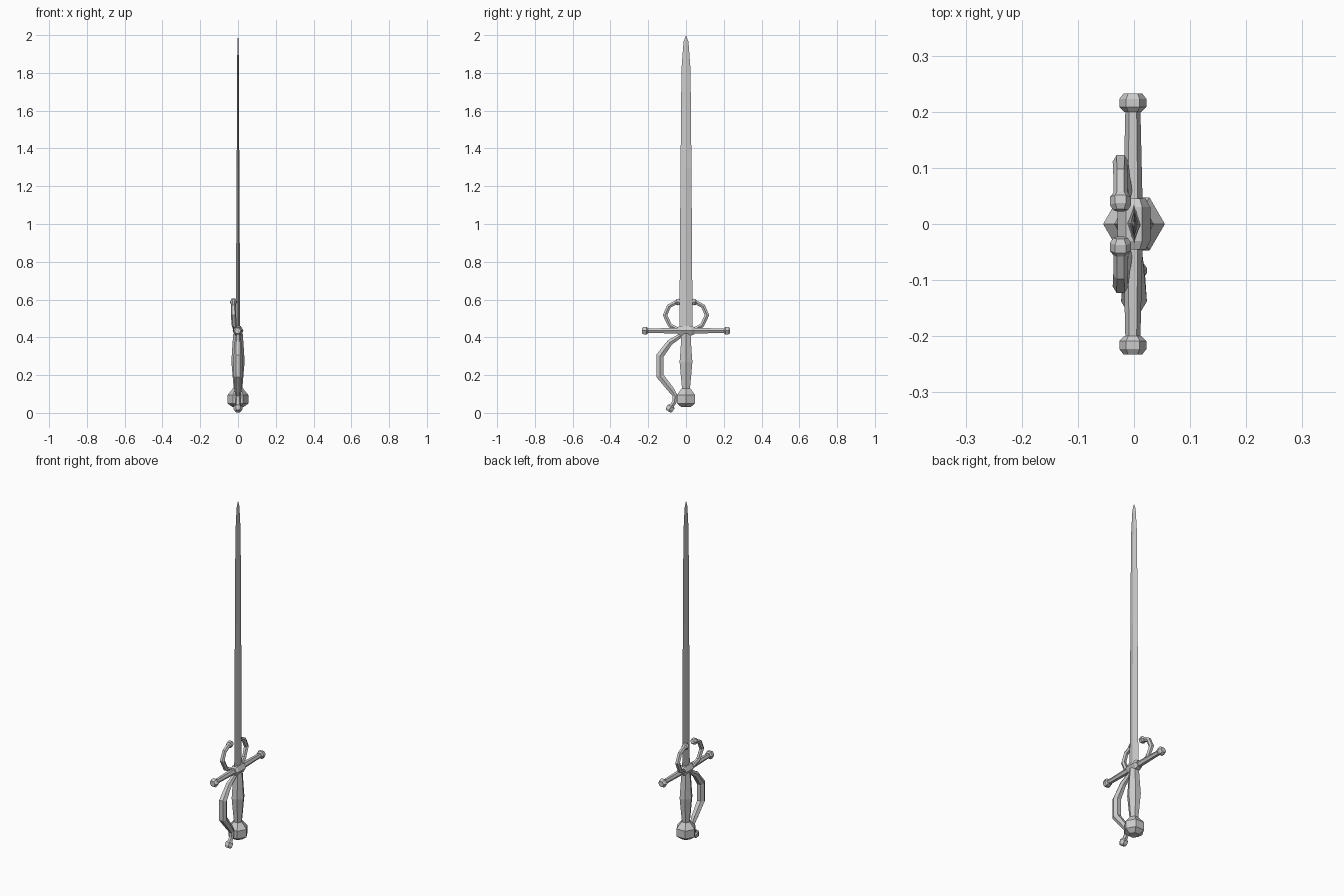
import bpy, bmesh, math
from mathutils import Vector

if "Cube" in bpy.data.objects:
    bpy.data.objects.remove(bpy.data.objects["Cube"])

X = Vector((1, 0, 0))


def sweep(name, pts, sides=6):
    """Skin a path lying near the YZ plane; each point is x, y, z, radius, (in-plane radius)."""
    bm = bmesh.new()
    centres = [Vector(p[:3]) for p in pts]
    rings = []
    for i, p in enumerate(pts):
        a, b = centres[max(i - 1, 0)], centres[min(i + 1, len(pts) - 1)]
        n = X.cross(b - a).normalized()
        rx, rn = p[3], p[-1]
        rings.append([bm.verts.new(centres[i] + X * rx * math.cos(t) + n * rn * math.sin(t))
                      for t in (math.tau * k / sides for k in range(sides))])
    for r0, r1 in zip(rings, rings[1:]):
        for k in range(sides):
            j = (k + 1) % sides
            bm.faces.new((r0[k], r0[j], r1[j], r1[k]))
    bm.faces.new(rings[0][::-1])
    bm.faces.new(rings[-1])
    bmesh.ops.remove_doubles(bm, verts=bm.verts, dist=1e-5)
    bmesh.ops.recalc_face_normals(bm, faces=bm.faces)
    mesh = bpy.data.meshes.new(name)
    bm.to_mesh(mesh)
    bm.free()
    obj = bpy.data.objects.new(name, mesh)
    bpy.context.collection.objects.link(obj)
    return obj


def knob(start, direction, length, r):
    """Chamfered bead that finishes a bar, as sweep points."""
    s, d = Vector(start), Vector(direction).normalized()
    return [(*(s + d * length * f), r * k)
            for f, k in ((0, 0.65), (0.25, 1), (0.7, 1), (1, 0.68))]


# Diamond-section blade
sweep("blade", [(0, 0, 0.43, 0.012, 0.035), (0, 0, 1.29, 0.007, 0.029),
                (0, 0, 1.82, 0.005, 0.024), (0, 0, 1.965, 0.003, 0.013),
                (0, 0, 2.0, 0.0, 0.0)], 4)

# Grip and pommel
sweep("grip", [(0, 0, 0.12, 0.022, 0.023), (0, 0, 0.19, 0.028, 0.031),
               (0, 0, 0.27, 0.035, 0.039), (0, 0, 0.34, 0.031, 0.033),
               (0, 0, 0.42, 0.025, 0.028)])
sweep("pommel", [(0, 0, 0.03, 0.028), (0, 0, 0.05, 0.055),
                 (0, 0, 0.095, 0.055), (0, 0, 0.13, 0.026)])

# Crossguard: centre block and two knobbed arms
GX, GZ = -0.002, 0.435
sweep("guard_block", [(0, y, GZ, r) for y, r in
                      ((-0.045, 0.021), (-0.03, 0.029), (0.03, 0.029), (0.045, 0.021))])
for side, s in (("left", -1), ("right", 1)):
    sweep("guard_arm_" + side, [(GX, s * 0.03, GZ, 0.0175), (GX, s * 0.2, GZ, 0.0135)])
    sweep("guard_knob_" + side, knob((GX, s * 0.2, GZ), (0, s, 0), 0.033, 0.024))

    # Open side ring rising from the guard
    ring = [(-0.012, 0.035, 0.437, 0.012), (-0.02, 0.085, 0.463, 0.013),
            (-0.024, 0.111, 0.518, 0.014), (-0.024, 0.09, 0.565, 0.013),
            (-0.024, 0.05, 0.587, 0.012)]
    sweep("side_ring_" + side, [(x, s * y, z, r) for x, y, z, r in ring])
    sweep("side_ring_knob_" + side,
          knob((-0.024, s * 0.056, 0.584), (0, -s, 0.2), 0.032, 0.019))

# Knuckle bow curving down to the pommel
sweep("knuckle_bow", [(0, -0.02, 0.415, 0.012), (0, -0.085, 0.373, 0.018),
                      (0, -0.138, 0.302, 0.023), (0, -0.138, 0.196, 0.023),
                      (0, -0.08, 0.124, 0.019), (0, -0.058, 0.092, 0.015),
                      (0, -0.061, 0.058, 0.014), (0, -0.078, 0.035, 0.013)])
sweep("knuckle_bow_knob", knob((0, -0.074, 0.041), (0, -0.5, -0.86), 0.038, 0.023))
